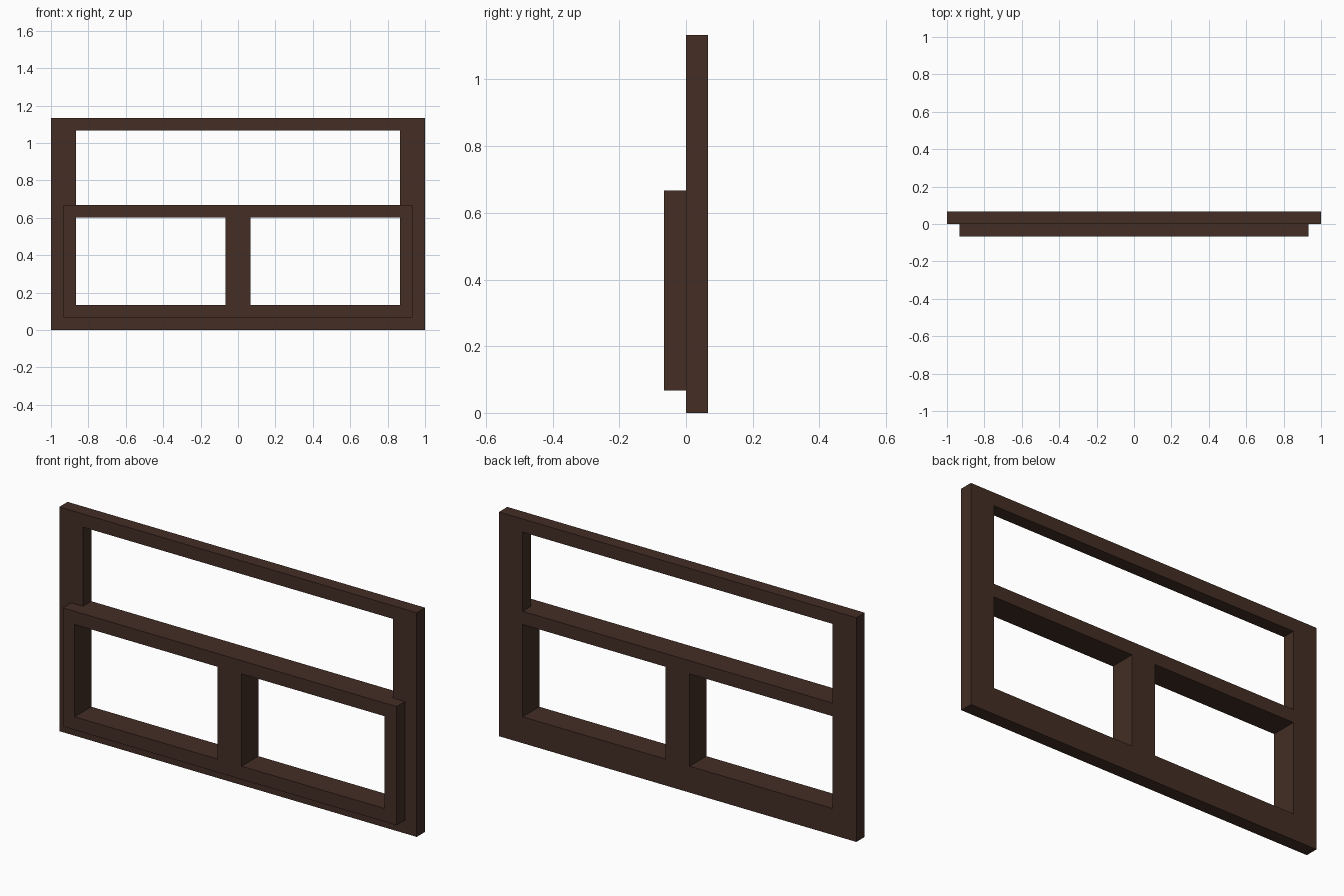
import bpy
import bmesh
from mathutils import Vector

cube = bpy.data.objects.get("Cube")
if cube:
    bpy.data.objects.remove(cube, do_unlink=True)

wood = bpy.data.materials.new("dark brown wood")
wood.use_nodes = True
COLOUR = (0.056, 0.027, 0.018, 1)
wood.diffuse_color = COLOUR
wood.node_tree.nodes["Principled BSDF"].inputs["Base Color"].default_value = COLOUR

T = 0.0667  # timber module


def pierced_panel(name, xs, zs, openings, y_front, depth):
    """Flat panel on the grid xs by zs, with the listed cells left open."""
    bm = bmesh.new()
    for i in range(len(xs) - 1):
        for j in range(len(zs) - 1):
            if (i, j) in openings:
                continue
            corners = [(xs[i], zs[j]), (xs[i + 1], zs[j]),
                       (xs[i + 1], zs[j + 1]), (xs[i], zs[j + 1])]
            bm.faces.new([bm.verts.new((x, y_front, z)) for x, z in corners])
    bmesh.ops.remove_doubles(bm, verts=bm.verts, dist=0.0001)
    ext = bmesh.ops.extrude_face_region(bm, geom=bm.faces[:], use_keep_orig=True)
    moved = [g for g in ext["geom"] if isinstance(g, bmesh.types.BMVert)]
    bmesh.ops.translate(bm, verts=moved, vec=Vector((0, depth, 0)))
    bmesh.ops.recalc_face_normals(bm, faces=bm.faces)
    mesh = bpy.data.meshes.new(name)
    bm.to_mesh(mesh)
    bm.free()
    mesh.materials.append(wood)
    obj = bpy.data.objects.new(name, mesh)
    bpy.context.collection.objects.link(obj)
    return obj


inner = [-13 * T, -T, T, 13 * T]

# Full-height rear frame: two lower openings and one wide upper opening
pierced_panel("rear_frame", [-1] + inner + [1],
              [0, 2 * T, 9 * T, 10 * T, 16 * T, 17 * T],
              {(1, 1), (3, 1), (1, 3), (2, 3), (3, 3)}, 0, T)

# Lower front sash sharing the two lower openings
pierced_panel("front_sash", [-14 * T] + inner + [14 * T],
              [T, 2 * T, 9 * T, 10 * T],
              {(1, 1), (3, 1)}, -T, T)
